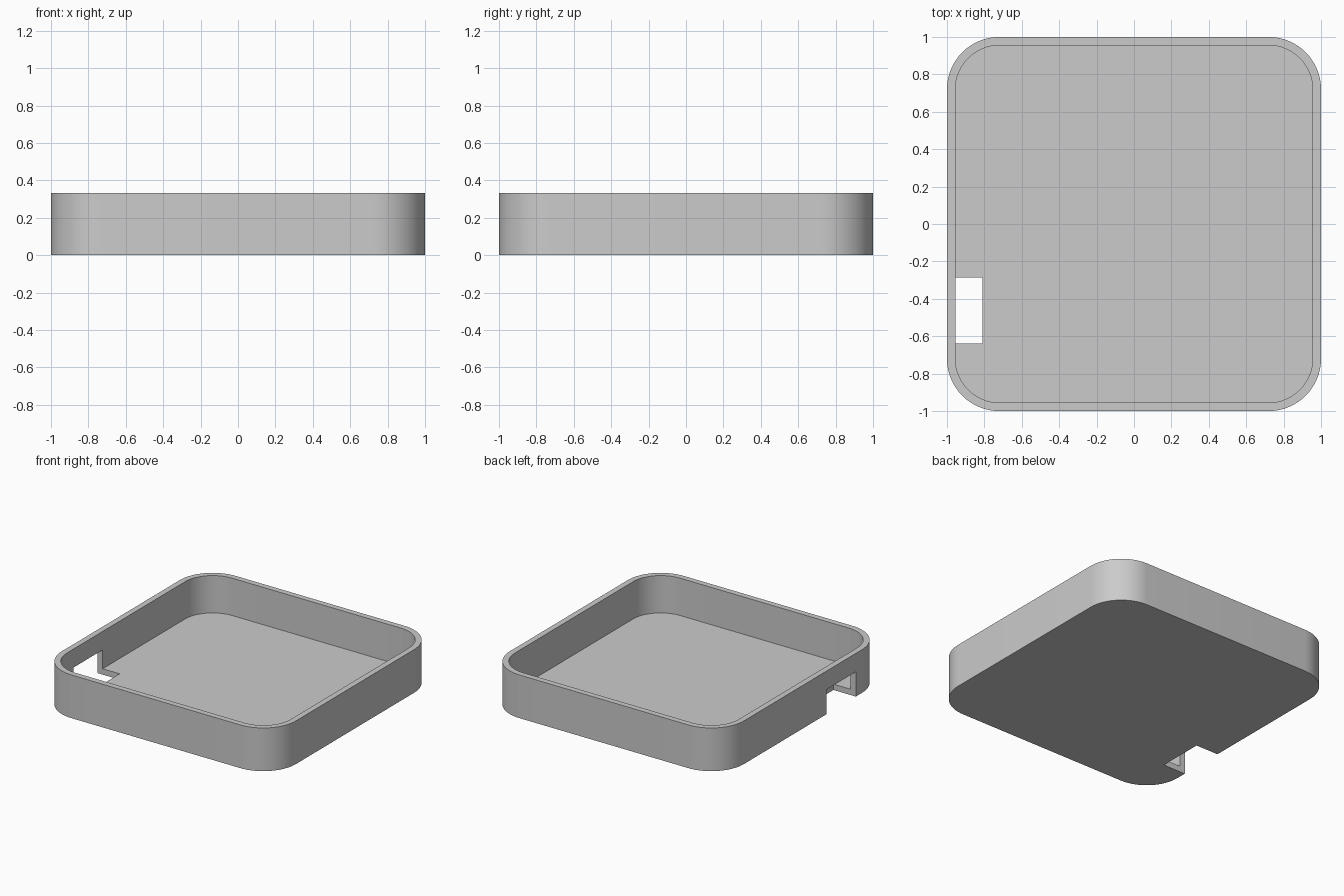
import bpy
import bmesh
from math import sin, cos, pi, radians

HEIGHT, WALL, FLOOR = 0.333, 0.045, 0.045
OUTER_RADIUS, SEGMENTS = 0.28, 16

if "Cube" in bpy.data.objects:
    bpy.data.objects.remove(bpy.data.objects["Cube"], do_unlink=True)

grey = bpy.data.materials.new("light grey")
grey.use_nodes = True
colour = (0.6, 0.6, 0.6, 1)
grey.diffuse_color = colour
grey.node_tree.nodes["Principled BSDF"].inputs["Base Color"].default_value = colour


def rounded_ring(bm, half, radius, z):
    """Loop of vertices around a rounded square."""
    ring = []
    centre = half - radius
    for corner, (sx, sy) in enumerate([(1, 1), (-1, 1), (-1, -1), (1, -1)]):
        for i in range(SEGMENTS + 1):
            a = (corner + i / SEGMENTS) * pi / 2
            ring.append(bm.verts.new((sx * centre + radius * cos(a),
                                      sy * centre + radius * sin(a), z)))
    return ring


def bridge(bm, low, high):
    for i in range(len(low)):
        j = (i + 1) % len(low)
        bm.faces.new((low[i], low[j], high[j], high[i]))


def add_object(name, bm):
    bmesh.ops.recalc_face_normals(bm, faces=bm.faces)
    mesh = bpy.data.meshes.new(name)
    bm.to_mesh(mesh)
    bm.free()
    obj = bpy.data.objects.new(name, mesh)
    bpy.context.collection.objects.link(obj)
    mesh.materials.append(grey)
    return obj


# Open tray: outer wall, rim, inner wall and floor
bm = bmesh.new()
inner = 1 - WALL
inner_radius = OUTER_RADIUS - WALL
rings = [rounded_ring(bm, 1, OUTER_RADIUS, 0),
         rounded_ring(bm, 1, OUTER_RADIUS, HEIGHT),
         rounded_ring(bm, inner, inner_radius, HEIGHT),
         rounded_ring(bm, inner, inner_radius, FLOOR)]
for low, high in zip(rings, rings[1:]):
    bridge(bm, low, high)
bm.faces.new(rings[0])
bm.faces.new(rings[-1])
tray = add_object("tray", bm)

# Cable notch through the right wall and the floor edge
bm = bmesh.new()
low, high = (-1.1, -0.64, -0.1), (-0.81, -0.285, 0.19)
bmesh.ops.create_cube(bm, size=1)
for v in bm.verts:
    v.co = [high[k] if v.co[k] > 0 else low[k] for k in range(3)]
cutter = add_object("notch_cutter", bm)
cutter.hide_render = True

cut = tray.modifiers.new("notch", "BOOLEAN")
cut.operation = "DIFFERENCE"
cut.solver = "EXACT"
cut.object = cutter

bpy.ops.object.select_all(action="DESELECT")
tray.select_set(True)
bpy.context.view_layer.objects.active = tray
bpy.ops.object.modifier_apply(modifier=cut.name)
bpy.data.objects.remove(cutter, do_unlink=True)
bpy.ops.object.shade_smooth_by_angle(angle=radians(30))
